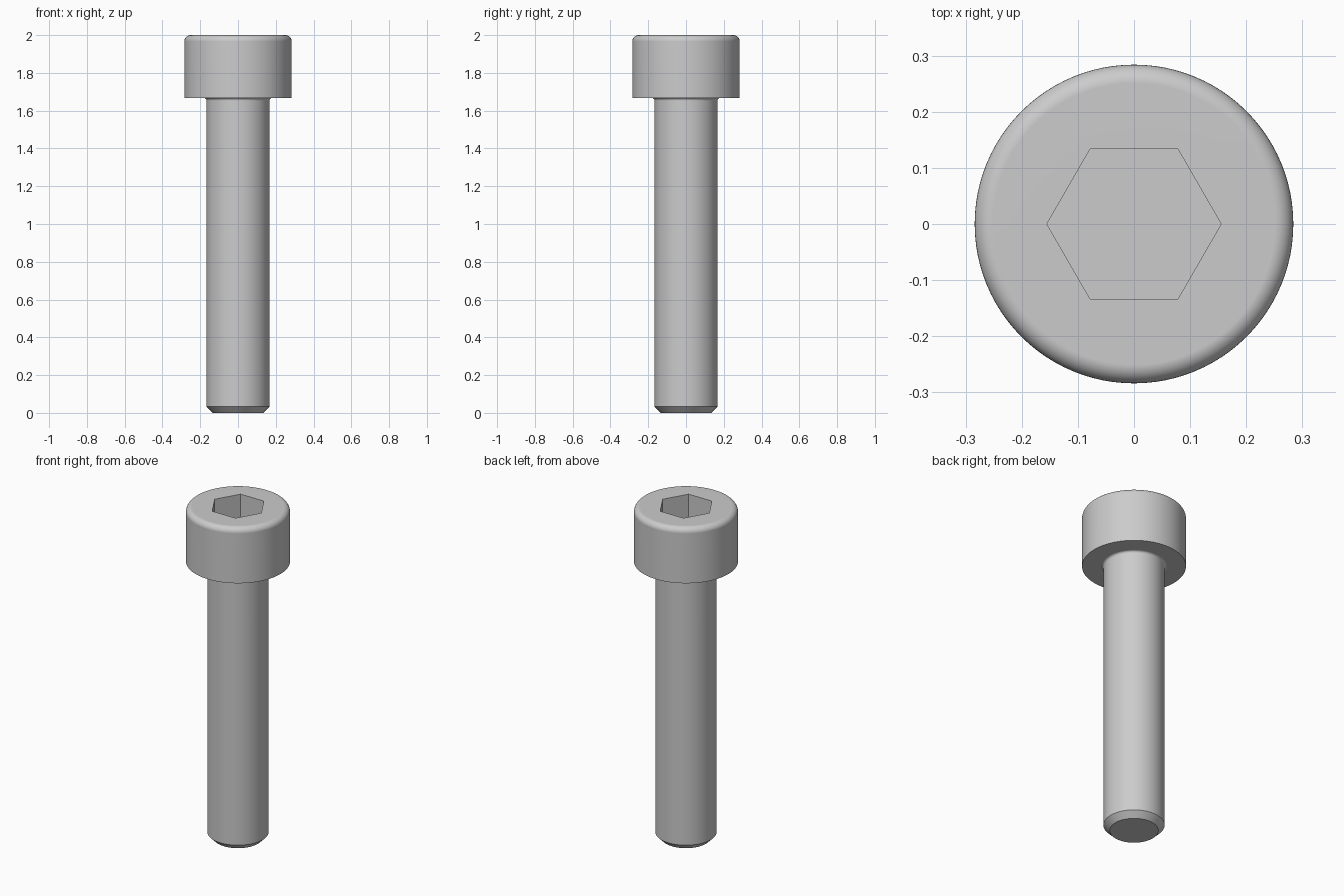
import bpy, bmesh
from math import cos, sin, pi, radians

SEGMENTS = 96
HEAD_R, SHANK_R, HEX_APOTHEM = 0.284, 0.167, 0.1345
HEAD_Z, TOP_Z, SOCKET_DEPTH = 1.667, 2.0, 0.167
TOP_FILLET, NECK_FILLET, CHAMFER = 0.033, 0.014, 0.034

if "Cube" in bpy.data.objects:
    bpy.data.objects.remove(bpy.data.objects["Cube"], do_unlink=True)

steel = bpy.data.materials.new("grey steel")
steel.use_nodes = True
colour = (0.6, 0.6, 0.6, 1)
steel.diffuse_color = colour
steel.node_tree.nodes["Principled BSDF"].inputs["Base Color"].default_value = colour


def circle(a):
    return 1.0


def hexagon(a):
    """Radius of a unit-apothem hexagon with corners on the x axis."""
    return 1 / cos(a % (pi / 3) - pi / 6)


def arc(r, z, radius, start, end, steps=8):
    """Rounded part of a profile around the centre (r, z)."""
    angles = [radians(start + (end - start) * i / steps) for i in range(steps + 1)]
    return [(r + radius * cos(a), z + radius * sin(a), circle) for a in angles]


def loft(name, profile, cap_start=False, cap_end=False):
    """Skin rings of (size, height, outline) into one smooth-shaded part."""
    bm = bmesh.new()
    rings = []
    for r, z, outline in profile:
        angles = [2 * pi * i / SEGMENTS for i in range(SEGMENTS)]
        rings.append([bm.verts.new((r * outline(a) * cos(a), r * outline(a) * sin(a), z))
                      for a in angles])
    for low, high in zip(rings, rings[1:]):
        for i in range(SEGMENTS):
            j = (i + 1) % SEGMENTS
            bm.faces.new((low[i], low[j], high[j], high[i]))
    if cap_start:
        bm.faces.new(rings[0][::-1])
    if cap_end:
        bm.faces.new(rings[-1])
    mesh = bpy.data.meshes.new(name)
    bm.to_mesh(mesh)
    bm.free()
    mesh.materials.append(steel)
    obj = bpy.data.objects.new(name, mesh)
    bpy.context.collection.objects.link(obj)
    bpy.ops.object.select_all(action="DESELECT")
    obj.select_set(True)
    bpy.context.view_layer.objects.active = obj
    bpy.ops.object.shade_smooth_by_angle(angle=radians(30))
    weighted = obj.modifiers.new("weighted normals", "WEIGHTED_NORMAL")
    weighted.keep_sharp = True
    return obj


# Shank with a chamfered tip and a small fillet under the head
neck_r = SHANK_R + NECK_FILLET
loft("shank",
     [(SHANK_R - CHAMFER, 0, circle), (SHANK_R, CHAMFER, circle)]
     + arc(neck_r, HEAD_Z - NECK_FILLET, NECK_FILLET, 180, 90),
     cap_start=True)

# Head with a rounded top rim and a hexagonal socket
loft("head",
     [(neck_r, HEAD_Z, circle), (HEAD_R, HEAD_Z, circle)]
     + arc(HEAD_R - TOP_FILLET, TOP_Z - TOP_FILLET, TOP_FILLET, 0, 90)
     + [(HEX_APOTHEM, TOP_Z, hexagon), (HEX_APOTHEM, TOP_Z - SOCKET_DEPTH, hexagon)],
     cap_end=True)
